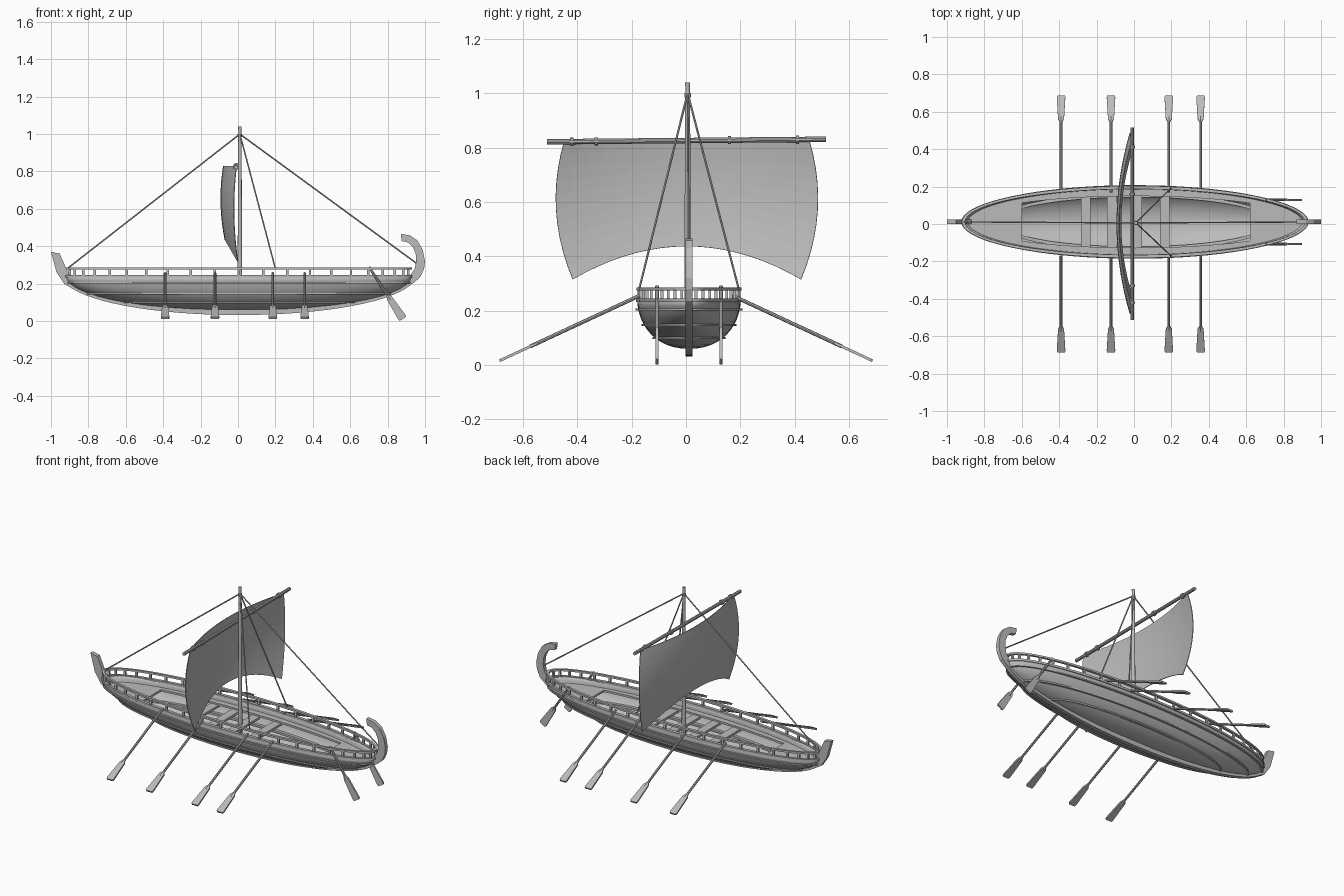
import bpy, bmesh
from math import sin, cos, pi, sqrt
from mathutils import Vector

cube = bpy.data.objects.get("Cube")
if cube:
    bpy.data.objects.remove(cube)

CX, CY = 0.005, 0.011           # hull centre
A, B, SHEER, DEPTH = 0.925, 0.19, 0.24, 0.18
X, Y, Z = Vector((1, 0, 0)), Vector((0, 1, 0)), Vector((0, 0, 1))

mat = bpy.data.materials.new("weathered_grey")
mat.use_nodes = True
GREY = (0.5, 0.5, 0.5, 1)
mat.diffuse_color = GREY
mat.node_tree.nodes["Principled BSDF"].inputs["Base Color"].default_value = GREY


def finish(name, bm, smooth=False, solid=0, offset=-1):
    bmesh.ops.recalc_face_normals(bm, faces=bm.faces)
    me = bpy.data.meshes.new(name)
    bm.to_mesh(me)
    bm.free()
    me.materials.append(mat)
    ob = bpy.data.objects.new(name, me)
    bpy.context.collection.objects.link(ob)
    if solid:
        mod = ob.modifiers.new("thickness", "SOLIDIFY")
        mod.thickness, mod.offset = solid, offset
    if smooth:
        bpy.ops.object.select_all(action="DESELECT")
        ob.select_set(True)
        bpy.context.view_layer.objects.active = ob
        bpy.ops.object.shade_smooth_by_angle(angle=0.6)
    return ob


def skin(bm, rows, closed=False):
    """Bridge rows of points with quads."""
    vs = [[bm.verts.new(p) for p in row] for row in rows]
    for r0, r1 in zip(vs, vs[1:]):
        n = len(r0)
        for i in range(n if closed else n - 1):
            j = (i + 1) % n
            bm.faces.new((r0[i], r0[j], r1[j], r1[i]))
    return vs


def oval(a, b, z, n=72):
    return [Vector((CX + a * cos(2 * pi * i / n), CY + b * sin(2 * pi * i / n), z))
            for i in range(n)]


def ring(name, a, b, width, z0, z1):
    """Oval band with a rectangular section."""
    bm = bmesh.new()
    out0, out1 = oval(a, b, z0), oval(a, b, z1)
    in0, in1 = oval(a - width, b - width, z0), oval(a - width, b - width, z1)
    skin(bm, [out0, out1, in1, in0, out0], True)
    bmesh.ops.remove_doubles(bm, verts=bm.verts, dist=1e-6)
    return finish(name, bm, True)


def rod(name, p, q, r0, r1=None, sides=10):
    p, q = Vector(p), Vector(q)
    bm = bmesh.new()
    bmesh.ops.create_cone(bm, cap_ends=True, segments=sides, radius1=r0,
                          radius2=r0 if r1 is None else r1, depth=(q - p).length)
    rot = (q - p).to_track_quat("Z", "Y")
    for v in bm.verts:
        v.co = rot @ v.co + (p + q) / 2
    return finish(name, bm, True)


def box(name, centre, size):
    bm = bmesh.new()
    bmesh.ops.create_cube(bm, size=1)
    for v in bm.verts:
        v.co = Vector([c + s * k for c, s, k in zip(centre, size, v.co)])
    return finish(name, bm)


def plank(name, side_a, side_b, origin, u, v, half):
    """Flat strip between two outlines in the u-v plane, thickened both ways."""
    n = u.cross(v).normalized() * half
    loops = []
    for pts, s in ((side_a, 1), (side_b, 1), (side_b, -1), (side_a, -1), (side_a, 1)):
        loops.append([origin + u * p[0] + v * p[1] + n * s for p in pts])
    bm = bmesh.new()
    vs = skin(bm, loops)
    for k in (0, -1):
        bm.faces.new([vs[i][k] for i in range(4)])
    bmesh.ops.remove_doubles(bm, verts=bm.verts, dist=1e-6)
    return finish(name, bm)


def spread(z):
    """Hull breadth factor at height z."""
    return sqrt(1 - ((SHEER - z) / DEPTH) ** 2) ** 0.9


# Hull shell
bm = bmesh.new()
angles = [pi / 2 * k / 12 for k in range(12)]
rows = skin(bm, [oval(A * cos(t) ** 0.9, B * cos(t) ** 0.9, SHEER - DEPTH * sin(t))
                 for t in angles], True)
bm.faces.new(rows[-1])
finish("hull", bm, True, 0.012)

# Gunwale, rail and outer strakes
ring("gunwale", A + 0.004, B + 0.005, 0.02, 0.232, 0.245)
ring("rail", A, B + 0.003, 0.017, 0.275, 0.286)
for i, z in enumerate((0.205, 0.147, 0.1)):
    s = spread(z)
    ring(f"strake_{i}", A * s + 0.01, B * s + 0.01, 0.016, z - 0.004, z + 0.004)
ring("inner_stringer", A * 0.8, B * 0.8, 0.02, 0.135, 0.147)

# Rail posts
for i in range(44):
    t = 2 * pi * i / 44
    if i % 22:
        box(f"rail_post_{i}", (CX + (A - 0.01) * cos(t), CY + (B - 0.006) * sin(t), 0.26),
            (0.013, 0.01, 0.04))

# Decks: solid at both ends, narrow walkways along the sides
DZ, X0, X1 = 0.202, -0.6, 0.62


def half_width(x, b, a=0.895):
    return b * sqrt(max(0, 1 - ((x - CX) / a) ** 2))


for name, xa, xb in (("stern_deck", CX - 0.893, X0), ("bow_deck", X1, CX + 0.893)):
    bm = bmesh.new()
    xs = [xa + (xb - xa) * k / 16 for k in range(17)]
    skin(bm, [[(x, CY + s * half_width(x, 0.181), DZ) for x in xs] for s in (-1, 1)])
    finish(name, bm, False, 0.012, 0)
for side, s in (("left", 1), ("right", -1)):
    bm = bmesh.new()
    xs = [X0 + (X1 - X0) * k / 24 for k in range(25)]
    skin(bm, [[(x, CY + s * half_width(x, b), DZ) for x in xs] for b in (0.138, 0.181)])
    finish(f"walkway_{side}", bm, False, 0.012, 0)

# Rowing benches
for i, x in enumerate((-0.258, -0.118, 0.018, 0.165)):
    box(f"bench_{i}", (x, CY, 0.192), (0.052, 0.28, 0.014))

# Keel with raised stern post and curled bow post
stern_out = [(-1.0, 0.37), (-0.97, 0.26), (-0.93, 0.2)]
stern_in = [(-0.953, 0.36), (-0.918, 0.28), (-0.89, 0.23)]
bow_out = [(0.94, 0.205), (0.975, 0.235), (0.995, 0.28), (1.0, 0.32), (0.988, 0.38),
           (0.96, 0.43), (0.92, 0.458), (0.87, 0.466)]
bow_in = [(0.9, 0.225), (0.925, 0.25), (0.945, 0.28), (0.953, 0.32), (0.95, 0.36),
          (0.935, 0.395), (0.91, 0.42), (0.875, 0.428)]
arc = [pi + 0.33 + (pi - 0.66) * k / 28 for k in range(29)]
keel_out = [(CX + 0.94 * cos(t), SHEER + 0.208 * sin(t)) for t in arc]
keel_in = [(CX + 0.9 * cos(t), SHEER + 0.165 * sin(t)) for t in arc]
plank("keel", stern_out + keel_out + bow_out, stern_in + keel_in + bow_in,
      Vector((0, CY, 0)), X, Z, 0.012)

# Mast, yard and rigging
MX, MY = 0.01, 0.006
rod("mast", (MX, MY, 0.07), (MX, MY, 1.0), 0.013, 0.009, 12)
rod("mast_head", (MX, MY, 0.995), (MX, MY, 1.04), 0.008, 0.009, 12)
rod("mast_collar", (MX, MY, 0.985), (MX, MY, 1.0), 0.012)


def yard_point(y):
    return Vector((-0.01, y, 0.826 + 0.009 * y))


rod("yard", yard_point(-0.512), yard_point(0.515), 0.01)
for i, y in enumerate((-0.42, -0.33, 0.16, 0.41)):
    rod(f"yard_binding_{i}", yard_point(y - 0.006), yard_point(y + 0.006), 0.015)
top = (MX, MY, 1.0)
rod("stern_stay", top, (-0.92, CY, 0.275), 0.004, sides=6)
rod("bow_stay", top, (0.96, CY, 0.305), 0.004, sides=6)
for side, s in (("left", 1), ("right", -1)):
    rod(f"shroud_{side}", top, (0.2, CY + s * 0.183, 0.28), 0.004, sides=6)

# Billowing sail: bowed sides, arched foot
rows = []
for j in range(11):
    v = j / 10
    row = []
    for i in range(19):
        u = i / 9 - 1
        half = 0.45 * (1 - v) + 0.42 * v + 0.185 * v * (1 - v)
        foot = 0.315 + 0.122 * (1 - u * u)
        belly = 0.07 * (1 - u * u) + 0.07 * v * (1 - v)
        row.append((-0.008 + 0.008 * v - belly, CY * 0.3 + u * half, 0.828 * (1 - v) + foot * v))
    rows.append(row)
bm = bmesh.new()
skin(bm, rows)
finish("sail", bm, False, 0.004, 0)


# Oars: round shaft and flared blade
def oar(name, p, q, across, blade):
    p, q = Vector(p), Vector(q)
    d = (q - p).normalized()
    rod(name + "_shaft", p, q - d * blade * 0.8, 0.007, sides=8)
    shape = [(0, 0.006), (0.12, 0.016), (0.6, 0.02), (0.94, 0.023), (1, 0.019)]
    left = [(t * blade, w) for t, w in shape]
    right = [(t, -w) for t, w in left]
    plank(name + "_blade", left, right, q - d * blade, d, across, 0.005)


for side, s in (("left", 1), ("right", -1)):
    for i, x in enumerate((-0.39, -0.123, 0.186, 0.356)):
        oar(f"oar_{side}_{i}", (x, s * 0.17, 0.256), (x, s * 0.686, 0.016), X, 0.155)
    slope = Vector((0.285, 0, 0.18)).normalized()
    oar(f"steering_oar_{side}", (0.7, CY + s * 0.118, 0.29), (0.882, CY + s * 0.118, 0.012),
        slope, 0.15)
